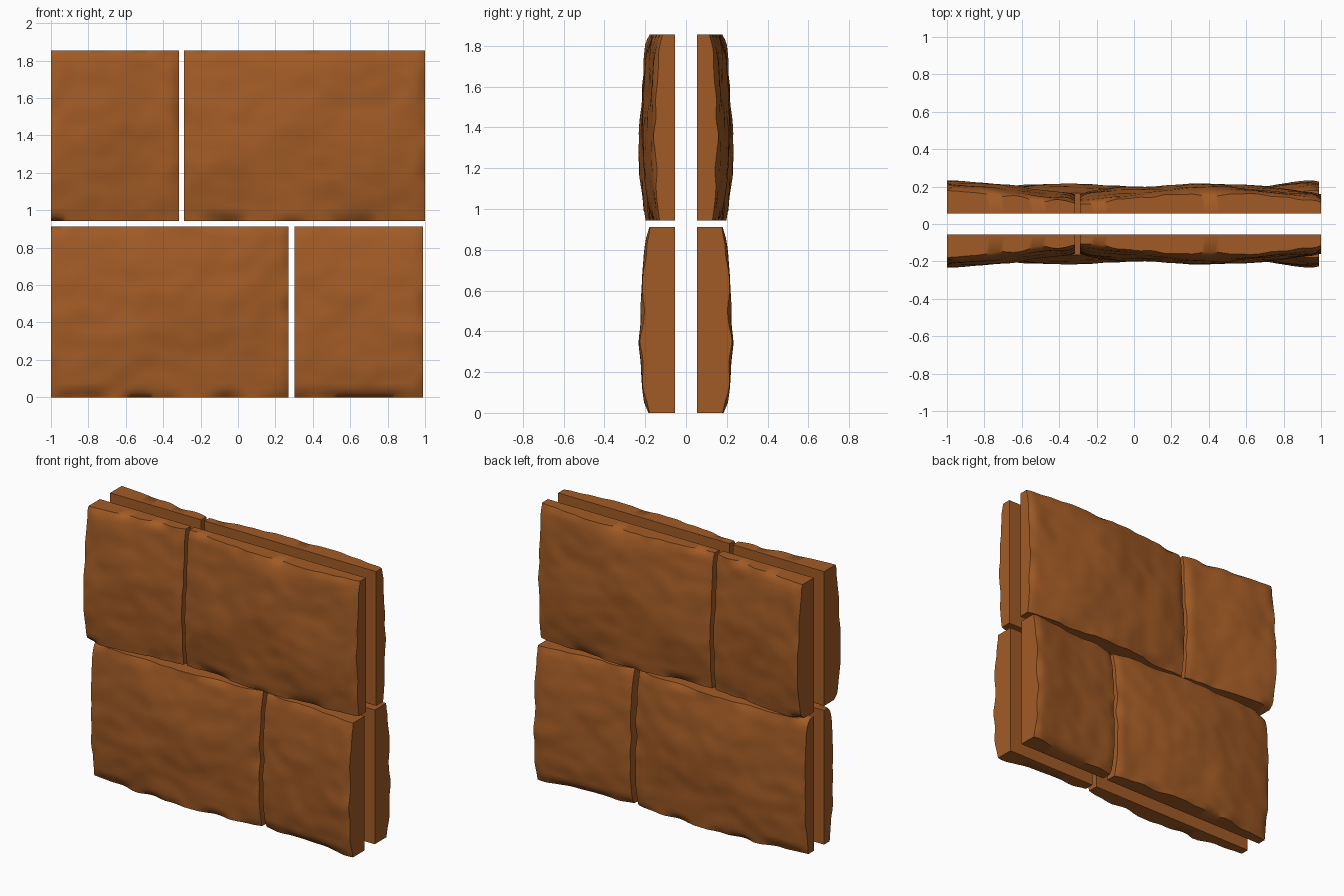
import bpy, bmesh
from mathutils import Vector, noise

if "Cube" in bpy.data.objects:
    bpy.data.objects.remove(bpy.data.objects["Cube"])

brown = bpy.data.materials.new("warm_brown_stone")
brown.diffuse_color = (0.36, 0.105, 0.019, 1)
brown.use_nodes = True
brown.node_tree.nodes["Principled BSDF"].inputs["Base Color"].default_value = brown.diffuse_color


def chip(distance, amount, width=.035):
    """Narrow worn rim: full drop at the edge, none past the width."""
    return max(0, amount) * max(0, 1 - distance / width)


def depth(x, z, x0, x1, z0, z1, left, middle, right):
    """Depth of the rough face: left, middle and right depths bowed along x and z."""
    u, w = (x - x0) / (x1 - x0), (z - z0) / (z1 - z0)
    ends = left + (right - left) * u
    bow = middle - (left + right) / 2
    d = ends + bow * (1 - (2 * u - 1) ** 2)
    d += .012 - .032 * (2 * w - .92) ** 2
    d += .016 * noise.noise(Vector((x * 3.2, z * 3, 1.7)))
    d += .007 * noise.noise(Vector((x * 8, z * 10, 5.1)))
    wear = noise.noise(Vector((x * 7, z * 7, 8.3)))
    d -= max(chip(z1 - z, .01 + .03 * wear),
             chip(z - z0, .005 + .05 * wear, .045),
             chip(x1 - x, .012 + .02 * wear),
             chip(x - x0, .005 + .02 * wear))
    return min(d, .232)


def stone_block(name, x0, x1, z0, z1, left, middle, right):
    """Slab with a flat inner side and a rough outer side, mirrored front to back."""
    bm = bmesh.new()
    nx, nz = round((x1 - x0) / .025), round((z1 - z0) / .025)
    bmesh.ops.create_grid(bm, x_segments=nx, y_segments=nz, size=1)
    for v in bm.verts:
        x = x0 + (x1 - x0) * (v.co.x + 1) / 2
        z = z0 + (z1 - z0) * (v.co.y + 1) / 2
        v.co = (x, -.055, z)
    ext = bmesh.ops.extrude_face_region(bm, geom=bm.faces[:], use_keep_orig=True)
    for v in ext["geom"]:
        if isinstance(v, bmesh.types.BMVert):
            v.co.y = -depth(v.co.x, v.co.z, x0, x1, z0, z1, left, middle, right)
    bmesh.ops.recalc_face_normals(bm, faces=bm.faces[:])
    mesh = bpy.data.meshes.new(name)
    bm.to_mesh(mesh)
    bm.free()
    mesh.materials.append(brown)
    ob = bpy.data.objects.new(name, mesh)
    bpy.context.collection.objects.link(ob)
    bpy.ops.object.select_all(action='DESELECT')
    ob.select_set(True)
    bpy.context.view_layer.objects.active = ob
    bpy.ops.object.shade_smooth_by_angle(angle=.9)
    mirror = ob.modifiers.new("back_layer", 'MIRROR')
    mirror.use_axis = (False, True, False)
    mirror.use_mirror_merge = False


# Two staggered courses of blocks
stone_block("upper_short_block", -1, -.315, .943, 1.855, .215, .19, .155)
stone_block("upper_long_block", -.29, 1, .943, 1.855, .15, .195, .155)
stone_block("lower_long_block", -1, .27, 0, .912, .15, .195, .155)
stone_block("lower_short_block", .303, .99, 0, .912, .155, .19, .215)
